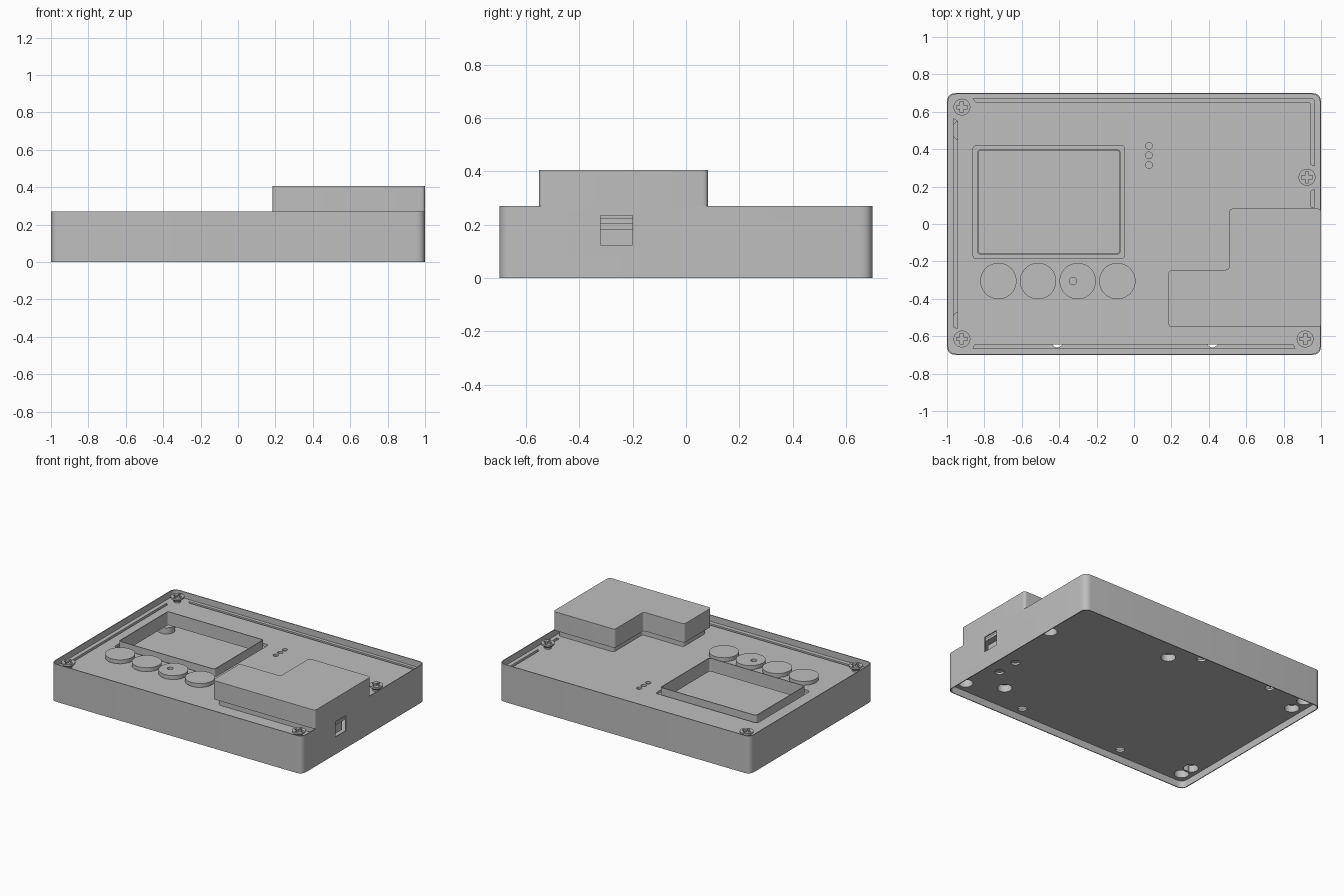
import bpy, bmesh, math
from mathutils import Vector

cube = bpy.data.objects.get("Cube")
if cube:
    bpy.data.objects.remove(cube, do_unlink=True)

grey = bpy.data.materials.new("plain grey")
grey.use_nodes = True
grey.diffuse_color = (0.52, 0.52, 0.52, 1)
grey.node_tree.nodes["Principled BSDF"].inputs["Base Color"].default_value = (0.52, 0.52, 0.52, 1)


def finish(obj):
    """Bake the evaluated shape into a clean mesh object."""
    bpy.context.view_layer.update()
    graph = bpy.context.evaluated_depsgraph_get()
    mesh = bpy.data.meshes.new_from_object(obj.evaluated_get(graph))
    bm = bmesh.new()
    bm.from_mesh(mesh)
    bmesh.ops.remove_doubles(bm, verts=bm.verts, dist=0.0002)
    bmesh.ops.recalc_face_normals(bm, faces=bm.faces)
    bm.to_mesh(mesh)
    bm.free()
    mesh.materials.clear()
    mesh.materials.append(grey)
    mesh.shade_smooth()
    mesh.set_sharp_from_angle(angle=math.radians(30))
    name = obj.name
    bpy.data.objects.remove(obj, do_unlink=True)
    result = bpy.data.objects.new(name, mesh)
    bpy.context.collection.objects.link(result)
    return result


def circle(x, y, r, n=32):
    return [(x + r * math.cos(math.tau * i / n), y + r * math.sin(math.tau * i / n)) for i in range(n)]


def rounded(points, r, steps=6):
    """Polygon with each corner replaced by a small curve."""
    out = []
    for i, p in enumerate(points):
        p = Vector(p)
        a = p + (Vector(points[i - 1]) - p).normalized() * r
        b = p + (Vector(points[(i + 1) % len(points)]) - p).normalized() * r
        for k in range(steps + 1):
            t = k / steps
            out.append(tuple(a * (1 - t) ** 2 + p * 2 * t * (1 - t) + b * t * t))
    return out


def rect(x0, x1, y0, y1, r=0):
    pts = [(x0, y0), (x1, y0), (x1, y1), (x0, y1)]
    return rounded(pts, r) if r else pts


def slab(name, outlines, z0, z1):
    """Extrude a flat outline; nested outlines become holes."""
    curve = bpy.data.curves.new(name, "CURVE")
    curve.dimensions = "2D"
    curve.fill_mode = "BOTH"
    curve.extrude = (z1 - z0) / 2
    for outline in outlines:
        spline = curve.splines.new("POLY")
        spline.points.add(len(outline) - 1)
        for point, (x, y) in zip(spline.points, outline):
            point.co = (x, y, 0, 1)
        spline.use_cyclic_u = True
    obj = bpy.data.objects.new(name + "_part", curve)
    bpy.context.collection.objects.link(obj)
    obj.location.z = (z0 + z1) / 2
    result = finish(obj)
    result.location.z = (z0 + z1) / 2
    result.name = name
    return result


def cone(name, x, y, z0, z1, r0, r1):
    mesh = bpy.data.meshes.new(name)
    bm = bmesh.new()
    bmesh.ops.create_cone(bm, cap_ends=True, segments=32, radius1=r0, radius2=r1, depth=z1 - z0)
    bm.to_mesh(mesh)
    bm.free()
    obj = bpy.data.objects.new(name + "_part", mesh)
    bpy.context.collection.objects.link(obj)
    result = finish(obj)
    result.location = (x, y, (z0 + z1) / 2)
    result.name = name


RIM, LID, FLOOR = 0.27, 0.225, 0.05
PORT = (-0.32, -0.20, 0.125, 0.235)

# Case wall with the port opening cut through its side
wall = slab("case_wall", [rect(-1, 1, -0.7, 0.7, 0.05), rect(-0.994, 0.994, -0.694, 0.694, 0.046)], 0, RIM)
cutter = slab("port_cutter", [rect(0.9, 1.1, PORT[0], PORT[1])], PORT[2], PORT[3])
cutter.hide_render = True
cut = wall.modifiers.new("port", "BOOLEAN")
cut.operation = "DIFFERENCE"
cut.object = cutter
cut.solver = "EXACT"
height = wall.location.z
wall = finish(wall)
wall.location.z = height
wall.name = "case_wall"
bpy.data.objects.remove(cutter, do_unlink=True)

# Connector behind the port
slab("port_connector", [rect(0.84, 0.97, PORT[0], PORT[1])], PORT[2], 0.185)

# Recessed floor with through holes and bosses
screws = [(-0.92, 0.625), (-0.92, -0.615), (0.915, -0.615), (0.925, 0.25)]
standoffs = [(-0.92, 0.5), (-0.92, -0.52), (0.68, -0.5), (0.12, 0.49)]
vents = [(0.84, -0.2), (0.84, -0.36), (0.42, -0.63), (-0.41, -0.63), (-0.06, 0.61), (-0.64, 0.61)]
inside = rect(-0.994, 0.994, -0.694, 0.694, 0.046)
slab("floor", [inside] + [circle(x, y, 0.03) for x, y in vents]
     + [circle(x, y, 0.048) for x, y in screws + standoffs], FLOOR, FLOOR + 0.015)
for group, label, top in ((screws, "screw_boss", 0.205), (standoffs, "standoff", 0.11)):
    for x, y in group:
        slab(label, [circle(x, y, 0.056), circle(x, y, 0.048)], FLOOR, top)
        slab(label + "_cap", [circle(x, y, 0.056)], top - 0.01, top)

# Lid with window, grooves and indicator holes
grooves = [
    [(-0.965, -0.55), (-0.945, -0.56), (-0.945, 0.55), (-0.965, 0.565)],
    [(-0.86, -0.665), (0.86, -0.665), (0.85, -0.645), (-0.85, -0.645)],
    [(-0.86, 0.67), (-0.845, 0.65), (0.94, 0.65), (0.945, 0.645), (0.945, 0.32),
     (0.965, 0.31), (0.965, 0.66), (0.955, 0.67)],
    [(0.945, 0.09), (0.965, 0.09), (0.965, 0.185), (0.945, 0.175)],
]
lights = [(0.08, y) for y in (0.315, 0.367, 0.418)]
slab("lid", [inside, rect(-0.86, -0.05, -0.185, 0.42, 0.02)] + grooves
     + [circle(x, y, 0.018, 20) for x, y in lights], 0.205, LID)
slab("indicator_backing", [rect(0.05, 0.11, 0.28, 0.45)], 0.2, 0.21)

# Screen frame
slab("screen_frame", [rect(-0.838, -0.072, -0.163, 0.398, 0.02), rect(-0.832, -0.078, -0.157, 0.392, 0.016)],
     0.17, 0.265)

# Round buttons, one with a pinhole
for i in range(4):
    x = -0.725 + 0.212 * i
    hole = [circle(x - 0.025, -0.305, 0.02, 20)] if i == 2 else []
    slab("button", [circle(x, -0.305, 0.097, 48)] + hole, LID + 0.005, 0.258)

# Countersunk screws with cross recesses
for x, y in screws:
    a, b = 0.009, 0.03
    quarter = [(b, -a), (b, a), (a, a)]
    cross = []
    for k in range(4):
        for px, py in quarter:
            c, s = round(math.cos(k * math.pi / 2)), round(math.sin(k * math.pi / 2))
            cross.append((x + c * px - s * py, y + s * px + c * py))
    slab("screw_head", [circle(x, y, 0.045), cross], 0.253, 0.265)
    cone("screw_neck", x, y, 0.235, 0.253, 0.024, 0.045)
    cone("screw_shaft", x, y, 0.19, 0.235, 0.024, 0.024)


# Raised L-shaped cover on a slightly smaller base
def ell(d):
    return rounded([(0.185 + d, -0.552 + d), (1 - d, -0.552 + d), (1 - d, 0.083 - d),
                    (0.51 + d, 0.083 - d), (0.51 + d, -0.245 - d), (0.185 + d, -0.245 - d)], 0.022)


slab("cover", [ell(0)], RIM, 0.405)
slab("cover_base", [ell(0.025)], LID - 0.01, RIM)
